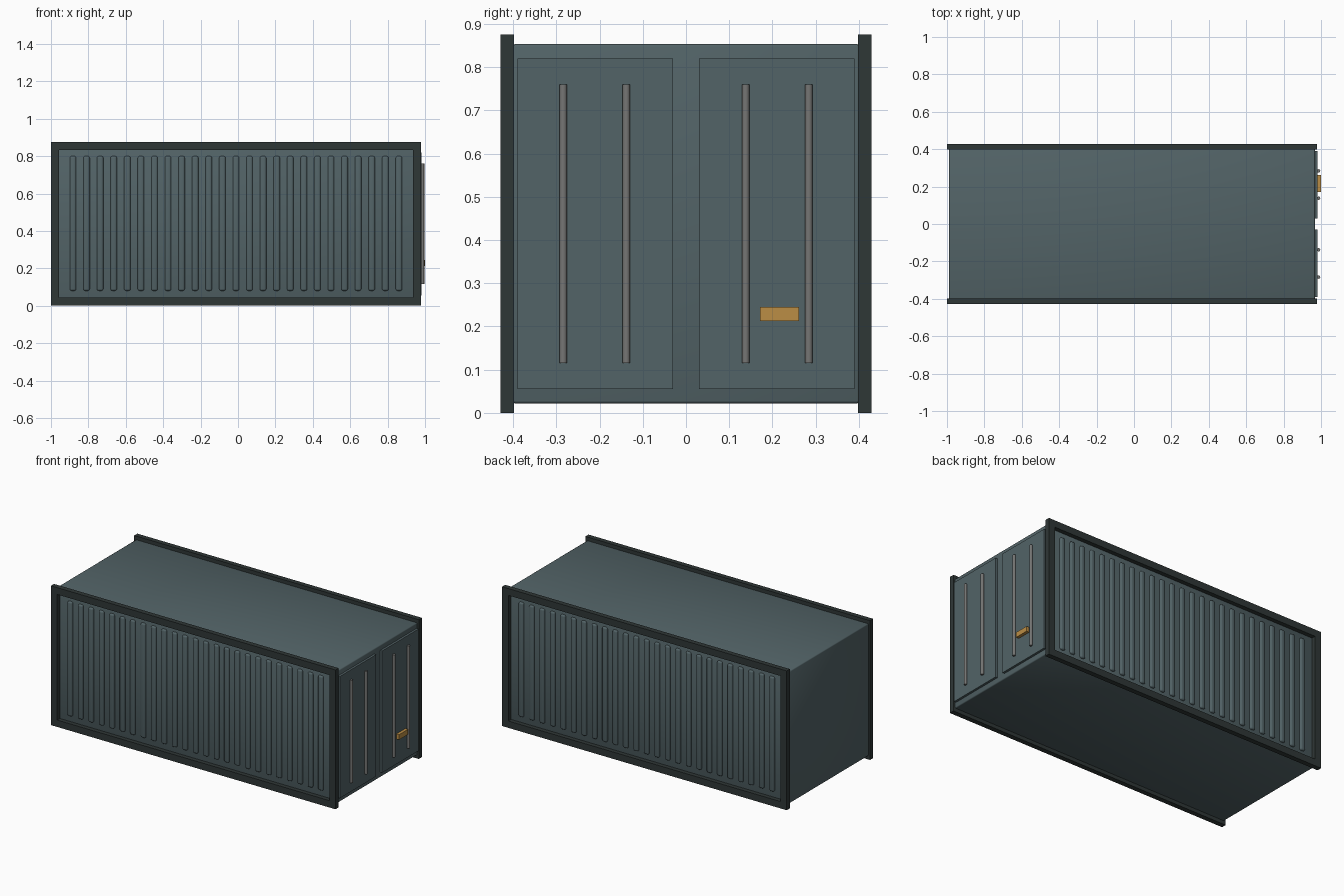
import bpy

cube = bpy.data.objects.get("Cube")
if cube:
    bpy.data.objects.remove(cube, do_unlink=True)


def material(name, rgb):
    m = bpy.data.materials.new(name)
    m.use_nodes = True
    m.diffuse_color = (*rgb, 1)
    bsdf = m.node_tree.nodes["Principled BSDF"]
    bsdf.inputs["Base Color"].default_value = (*rgb, 1)
    bsdf.inputs["Roughness"].default_value = 0.6
    return m


SLATE = material("slate steel", (0.085, 0.125, 0.135))
DARK = material("dark frame", (0.028, 0.038, 0.037))
GREY = material("grey metal", (0.18, 0.18, 0.175))
ORANGE = material("orange plate", (0.5, 0.27, 0.06))


def box(name, lo, hi, mat, bevel=0.0, segments=2, smooth=False):
    """Box between two corners, optionally with rounded edges."""
    bpy.ops.mesh.primitive_cube_add(size=1)
    ob = bpy.context.object
    ob.name = name
    for v in ob.data.vertices:
        v.co = [a + (c + 0.5) * (b - a) for a, b, c in zip(lo, hi, v.co)]
    ob.data.materials.append(mat)
    if bevel:
        mod = ob.modifiers.new("Bevel", "BEVEL")
        mod.width = bevel
        mod.segments = segments
    if smooth:
        bpy.ops.object.shade_smooth()
    return ob


# Overall sizes
X0, X1, TOP = -1.0, 0.978, 0.875
MID = (X0 + X1) / 2
RAIL = 0.043
INNER, OUTER = 0.398, 0.429

# Main body
box("container_body", (X0 + 0.011, -0.402, 0.022), (X1 - 0.011, 0.402, 0.853),
    SLATE, 0.006, 2, True)

# Side frames and corrugation ribs
RIBS, PITCH = 25, 0.0726
for side, s in (("right", -1), ("left", 1)):
    ya, yb = sorted((s * INNER, s * OUTER))
    box(side + "_top_rail", (X0, ya, TOP - RAIL), (X1, yb, TOP), DARK)
    box(side + "_bottom_rail", (X0, ya, 0), (X1, yb, RAIL), DARK)
    box(side + "_rear_post", (X0, ya, RAIL), (X0 + RAIL, yb, TOP - RAIL), DARK)
    box(side + "_door_post", (X1 - RAIL, ya, RAIL), (X1, yb, TOP - RAIL), DARK)
    for i in range(RIBS):
        x = MID + (i - (RIBS - 1) / 2) * PITCH
        box(f"{side}_rib_{i + 1}", (x - 0.017, s * 0.402 - 0.013, 0.08),
            (x + 0.017, s * 0.402 + 0.013, 0.80), SLATE, 0.01, 3, True)

# Doors with locking rods
for side, s in (("right", -1), ("left", 1)):
    ya, yb = sorted((s * 0.03, s * 0.39))
    box(side + "_door", (0.966, ya, 0.055), (0.981, yb, 0.82), SLATE)
    for i, y in enumerate((0.138, 0.284)):
        bpy.ops.mesh.primitive_cylinder_add(
            vertices=16, radius=0.009, depth=0.645, location=(0.987, s * y, 0.4375))
        rod = bpy.context.object
        rod.name = f"{side}_lock_rod_{i + 1}"
        rod.data.materials.append(GREY)
        bpy.ops.object.shade_smooth_by_angle()

# Latch plate on one door
box("latch_plate", (0.979, 0.171, 0.213), (1.0, 0.261, 0.245), ORANGE)
